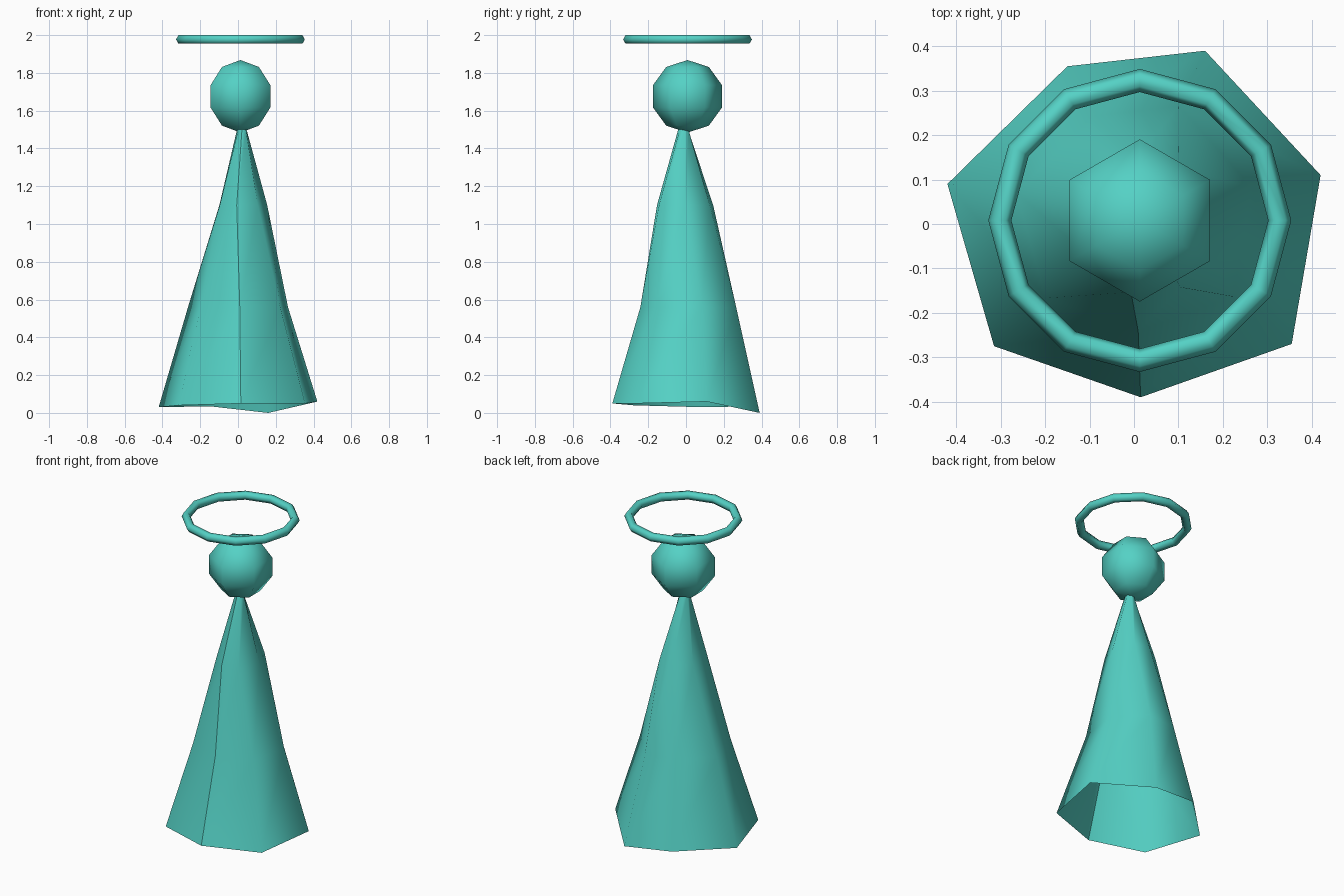
import bpy
import bmesh
from math import radians
from mathutils import Matrix, Vector

cube = bpy.data.objects.get("Cube")
if cube:
    bpy.data.objects.remove(cube)

teal = bpy.data.materials.new("teal")
teal.use_nodes = True
teal.diffuse_color = (0.09, 0.64, 0.56, 1)
teal.node_tree.nodes["Principled BSDF"].inputs["Base Color"].default_value = teal.diffuse_color


def finish(obj, name):
    """Name the part, colour it and shade it smooth."""
    obj.name = obj.data.name = name
    obj.data.materials.append(teal)
    for face in obj.data.polygons:
        face.use_smooth = True


# Robe: open seven-sided cone with an uneven hem, slightly twisted near the top
hem = [(0.015, -0.39, 0.05), (0.355, -0.27, 0.05), (0.42, 0.11, 0.06), (0.16, 0.39, 0),
       (-0.15, 0.355, 0.035), (-0.42, 0.09, 0.03), (-0.315, -0.275, 0.04)]
# Each level: centre, width scale, depth scale, twist in degrees
levels = [((0, 0.012, 0.56), 0.63, 0.65, 0),
          ((0.02, -0.005, 1.1), 0.31, 0.39, -15),
          ((0.02, -0.014, 1.5), 0.06, 0.07, 0)]

bm = bmesh.new()
rings = [[bm.verts.new(p) for p in hem]]
for centre, wide, deep, twist in levels:
    turn = Matrix.Rotation(radians(twist), 3, "Z")
    ring = []
    for x, y, _ in hem:
        p = turn @ Vector((x, y, 0))
        ring.append(bm.verts.new(Vector(centre) + Vector((p.x * wide, p.y * deep, 0))))
    rings.append(ring)
for low, high in zip(rings, rings[1:]):
    for i in range(len(hem)):
        j = (i + 1) % len(hem)
        bm.faces.new((low[i], low[j], high[j], high[i]))
# Crisp seam down the front
for low, high in zip(rings, rings[1:]):
    bm.edges.get((low[0], high[0])).smooth = False
mesh = bpy.data.meshes.new("robe")
bm.to_mesh(mesh)
bm.free()
robe = bpy.data.objects.new("robe", mesh)
bpy.context.collection.objects.link(robe)
finish(robe, "robe")

# Head
bpy.ops.mesh.primitive_uv_sphere_add(segments=6, ring_count=5, radius=0.192,
                                     location=(0.013, 0.008, 1.676))
finish(bpy.context.object, "head")

# Halo
bpy.ops.mesh.primitive_torus_add(major_segments=12, minor_segments=6, major_radius=0.315,
                                 minor_radius=0.026, location=(0.013, 0.008, 1.977))
finish(bpy.context.object, "halo")
